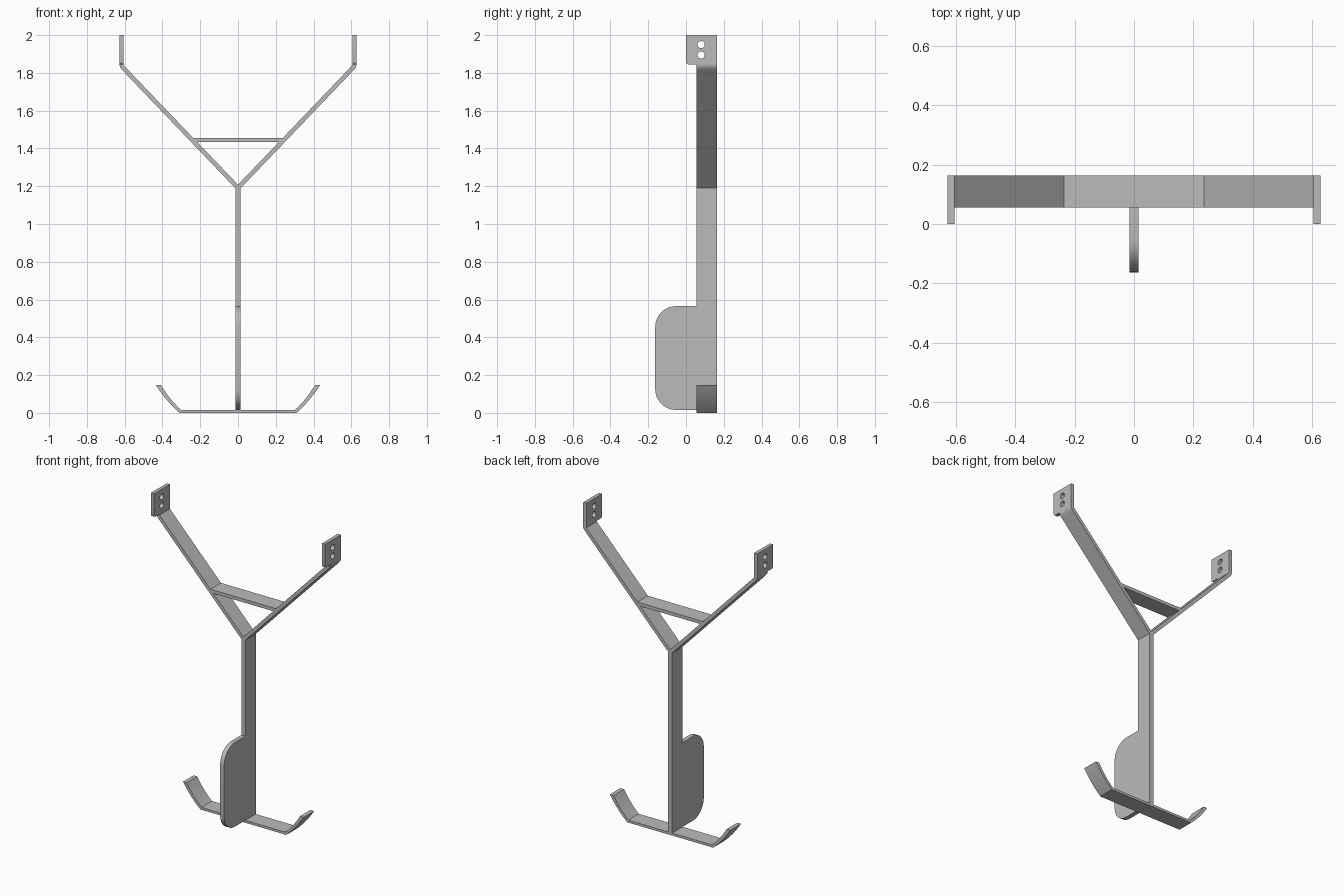
import bpy
import bmesh
from math import cos, sin, pi, radians
from mathutils import Vector

cube = bpy.data.objects.get("Cube")
if cube:
    bpy.data.objects.remove(cube, do_unlink=True)

grey = bpy.data.materials.new("plain grey")
grey.use_nodes = True
colour = (0.5, 0.5, 0.5, 1)
grey.diffuse_color = colour
grey.node_tree.nodes["Principled BSDF"].inputs["Base Color"].default_value = colour

BACK, FRONT = 0.163, 0.055     # depth range of the strap
POST, FLOOR = 0.0145, 0.016    # half width of the post, runner thickness


def arc(cx, cy, r, start, end, n=10):
    steps = [radians(start + (end - start) * i / n) for i in range(n + 1)]
    return [(cx + r * cos(a), cy + r * sin(a)) for a in steps]


def bend(a, b, c, n=8):
    """Quadratic curve from a to c pulled towards b."""
    a, b, c = Vector(a), Vector(b), Vector(c)
    return [tuple(a.lerp(b, i / n).lerp(b.lerp(c, i / n), i / n)) for i in range(n + 1)]


def mirrored(half):
    return half + [(-x, z) for x, z in reversed(half)]


def extrude(name, loops, axis, start, end):
    """Fill an outline (later loops are holes) and extrude along x or y."""
    bm = bmesh.new()
    for loop in loops:
        vs = [bm.verts.new((start, u, v) if axis == "x" else (u, start, v)) for u, v in loop]
        for i, v in enumerate(vs):
            bm.edges.new((vs[i - 1], v))
    normal = Vector((1, 0, 0)) if axis == "x" else Vector((0, 1, 0))
    bmesh.ops.triangle_fill(bm, use_beauty=True, edges=bm.edges[:], normal=normal)
    result = bmesh.ops.extrude_face_region(bm, geom=bm.faces[:], use_keep_orig=True)
    moved = [g for g in result["geom"] if isinstance(g, bmesh.types.BMVert)]
    bmesh.ops.translate(bm, verts=moved, vec=normal * (end - start))
    bmesh.ops.recalc_face_normals(bm, faces=bm.faces[:])
    mesh = bpy.data.meshes.new(name)
    bm.to_mesh(mesh)
    bm.free()
    mesh.materials.append(grey)
    obj = bpy.data.objects.new(name, mesh)
    bpy.context.collection.objects.link(obj)
    bpy.ops.object.select_all(action="DESELECT")
    obj.select_set(True)
    bpy.context.view_layer.objects.active = obj
    bpy.ops.object.shade_smooth_by_angle(angle=radians(25))
    return obj


# Upright post with its rounded front fin
r, top, nose = 0.11, 0.565, -0.163
fin = arc(nose + r, top - r, r, 90, 180) + arc(nose + r, FLOOR + r, r, 180, 270)
post = [(BACK, FLOOR), (BACK, 1.19), (FRONT, 1.19), (FRONT, top)] + fin
extrude("post_with_fin", [post], "x", -POST, POST)

# Forked arms, bent upright at the tips
outer = [(POST, 1.19)] + bend((0.61, 1.812), (0.628, 1.83), (0.628, 1.845), 5)
half = outer + [(0.605, 1.845), (0.605, 1.84)]
fork = half + [(0, 1.208)] + [(-x, z) for x, z in reversed(half)]
extrude("forked_arms", [fork], "y", FRONT, BACK)

# Crossbar between the arms
bar = mirrored([(0.232, 1.433), (0.25, 1.455)])
extrude("crossbar", [bar], "y", FRONT, BACK)

# Mounting tabs with two screw holes
tab = [(BACK, 1.845), (BACK, 2), (0, 2)] + arc(0.015, 1.86, 0.015, 180, 270, 5)
holes = [[(0.08 + 0.019 * cos(i * pi / 12), z + 0.019 * sin(i * pi / 12)) for i in range(24)]
         for z in (1.95, 1.895)]
for side, sign in (("left", 1), ("right", -1)):
    extrude(side + "_mounting_tab", [tab] + holes, "x", sign * 0.605, sign * 0.628)

# Bottom runner with upswept ends
sweep = bend((0.31, 0), (0.383, 0.065), (0.435, 0.148))
inside = bend((0.408, 0.148), (0.364, 0.073), (0.302, FLOOR))
extrude("bottom_runner", [mirrored(sweep + inside)], "y", FRONT, BACK)
